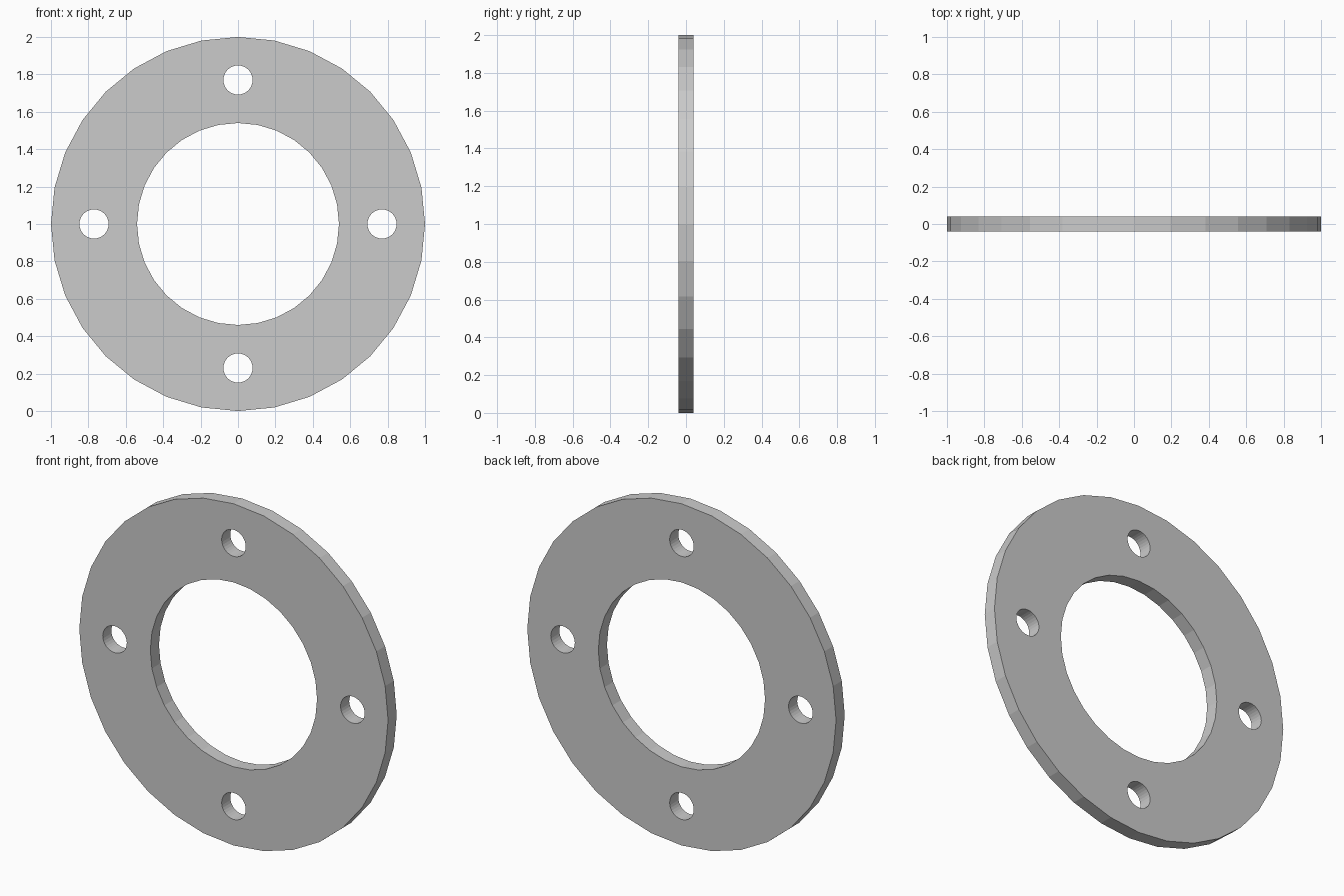
import bpy, bmesh
from math import pi, sin, cos

if "Cube" in bpy.data.objects:
    bpy.data.objects.remove(bpy.data.objects["Cube"])

OUTER_R, BORE_R = 1.0, 0.54
BOLT_R, BOLT_CIRCLE = 0.078, 0.77
THICKNESS = 0.08


def add_circle(curve, cx, cy, radius, sides):
    spline = curve.splines.new('POLY')
    spline.points.add(sides - 1)
    for i, p in enumerate(spline.points):
        a = 2 * pi * i / sides
        p.co = (cx + radius * cos(a), cy + radius * sin(a), 0, 1)
    spline.use_cyclic_u = True


# Flat profile: rim, centre bore and four bolt holes
profile = bpy.data.curves.new("flange_ring", 'CURVE')
profile.dimensions = '2D'
profile.fill_mode = 'BOTH'
profile.extrude = THICKNESS / 2
add_circle(profile, 0, 0, OUTER_R, 32)
add_circle(profile, 0, 0, BORE_R, 32)
for k in range(4):
    a = k * pi / 2
    add_circle(profile, BOLT_CIRCLE * cos(a), BOLT_CIRCLE * sin(a), BOLT_R, 32)

# Stand the ring upright on the floor
ring = bpy.data.objects.new("flange_ring", profile)
bpy.context.collection.objects.link(ring)
ring.rotation_euler = (pi / 2, 0, 0)
ring.location = (0, 0, OUTER_R)
bpy.context.view_layer.objects.active = ring
ring.select_set(True)
bpy.ops.object.convert(target='MESH')
ring = bpy.context.object

# Weld the caps to the walls, keep facets flat
bm = bmesh.new()
bm.from_mesh(ring.data)
bmesh.ops.remove_doubles(bm, verts=bm.verts, dist=1e-4)
bmesh.ops.recalc_face_normals(bm, faces=bm.faces)
for f in bm.faces:
    f.smooth = False
bm.to_mesh(ring.data)
bm.free()
